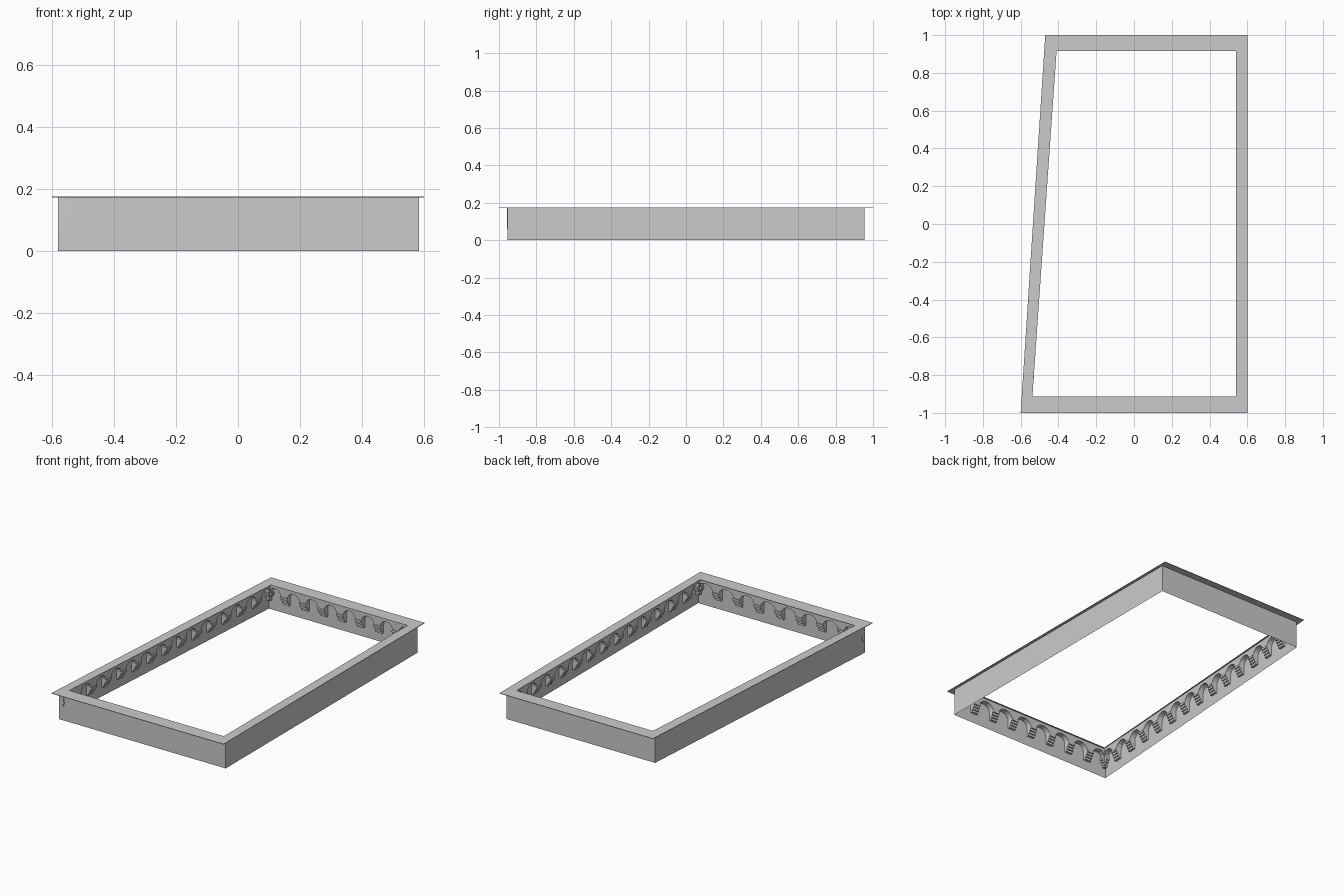
import bpy, bmesh, math
from mathutils import Vector, Matrix

if "Cube" in bpy.data.objects:
    bpy.data.objects.remove(bpy.data.objects["Cube"])

TOP = 0.172
OUTER = [(-0.6, -1), (0.6, -1), (0.6, 1), (-0.47, 1)]
INNER = [(-0.538, -0.912), (0.54, -0.912), (0.54, 0.915), (-0.41, 0.915)]
WALL = [(-0.58, -0.955), (0.583, -0.955), (0.583, 0.955), (-0.453, 0.955)]
NAMES = ["front", "right", "back", "left"]
BAYS = [8, 14, 8, 14]


def finish(bm, name):
    bmesh.ops.recalc_face_normals(bm, faces=bm.faces)
    mesh = bpy.data.meshes.new(name)
    bm.to_mesh(mesh)
    bm.free()
    obj = bpy.data.objects.new(name, mesh)
    bpy.context.collection.objects.link(obj)
    return obj


def prism(bm, pts, offset, mat):
    """Extrude a closed outline of 3D points by an offset, then place it."""
    a = [bm.verts.new(mat @ Vector(p)) for p in pts]
    b = [bm.verts.new(mat @ (Vector(p) + Vector(offset))) for p in pts]
    bm.faces.new(a)
    bm.faces.new(b[::-1])
    for i in range(len(a)):
        j = (i + 1) % len(a)
        bm.faces.new((a[i], b[i], b[j], a[j]))


# Flat coping ring on top
bm = bmesh.new()
rings = [[bm.verts.new((x, y, z)) for x, y in loop]
         for loop, z in ((OUTER, TOP), (OUTER, TOP + 0.003),
                         (INNER, TOP + 0.003), (INNER, TOP))]
for k in range(4):
    r, s = rings[k], rings[(k + 1) % 4]
    for i in range(4):
        j = (i + 1) % 4
        bm.faces.new((r[i], r[j], s[j], s[i]))
finish(bm, "top_coping")

# Thin plain wall sheet
bm = bmesh.new()
low = [bm.verts.new((x, y, 0)) for x, y in WALL]
high = [bm.verts.new((x, y, TOP)) for x, y in WALL]
for i in range(4):
    j = (i + 1) % 4
    bm.faces.new((low[i], low[j], high[j], high[i]))
finish(bm, "wall")


def arcade(name, start, end, bays):
    """Arched frieze on stepped corbels, along the inner face of one wall."""
    d = Vector((end[0] - start[0], end[1] - start[1], 0))
    length = d.length
    mat = (Matrix.Translation((start[0], start[1], 0))
           @ Matrix.Rotation(math.atan2(d.y, d.x), 4, 'Z'))
    pitch, half = length / bays, 0.023
    spring, rise, seg = 0.115, 0.04, 8
    radius = pitch / 2 - half

    # Arched plate
    pts = [(0, 0.001, TOP), (0, 0.001, spring)]
    for i in range(bays):
        mid = (i + 0.5) * pitch
        for k in range(seg + 1):
            t = math.pi * (1 - k / seg)
            pts.append((mid + radius * math.cos(t), 0.001,
                        spring + rise * math.sin(t)))
    pts += [(length, 0.001, spring), (length, 0.001, TOP)]
    bm = bmesh.new()
    prism(bm, pts, (0, 0.034, 0), mat)
    finish(bm, name + "_arches")

    # Corbels with a stepped side profile
    side = [(0.001, spring + 0.002)]
    steps = 4
    for k in range(steps):
        depth = 0.040 - 0.008 * k
        z0 = spring + 0.002 - 0.014 * k
        side += [(depth, z0), (depth, z0 - 0.014)]
    side.append((0.001, side[-1][1]))
    bm = bmesh.new()
    for i in range(bays + 1):
        u0 = max(i * pitch - half, 0)
        u1 = min(i * pitch + half, length)
        prism(bm, [(u0, y, z) for y, z in side], (u1 - u0, 0, 0), mat)
    finish(bm, name + "_corbels")


for i, name in enumerate(NAMES):
    arcade(name, WALL[i], WALL[(i + 1) % 4], BAYS[i])
